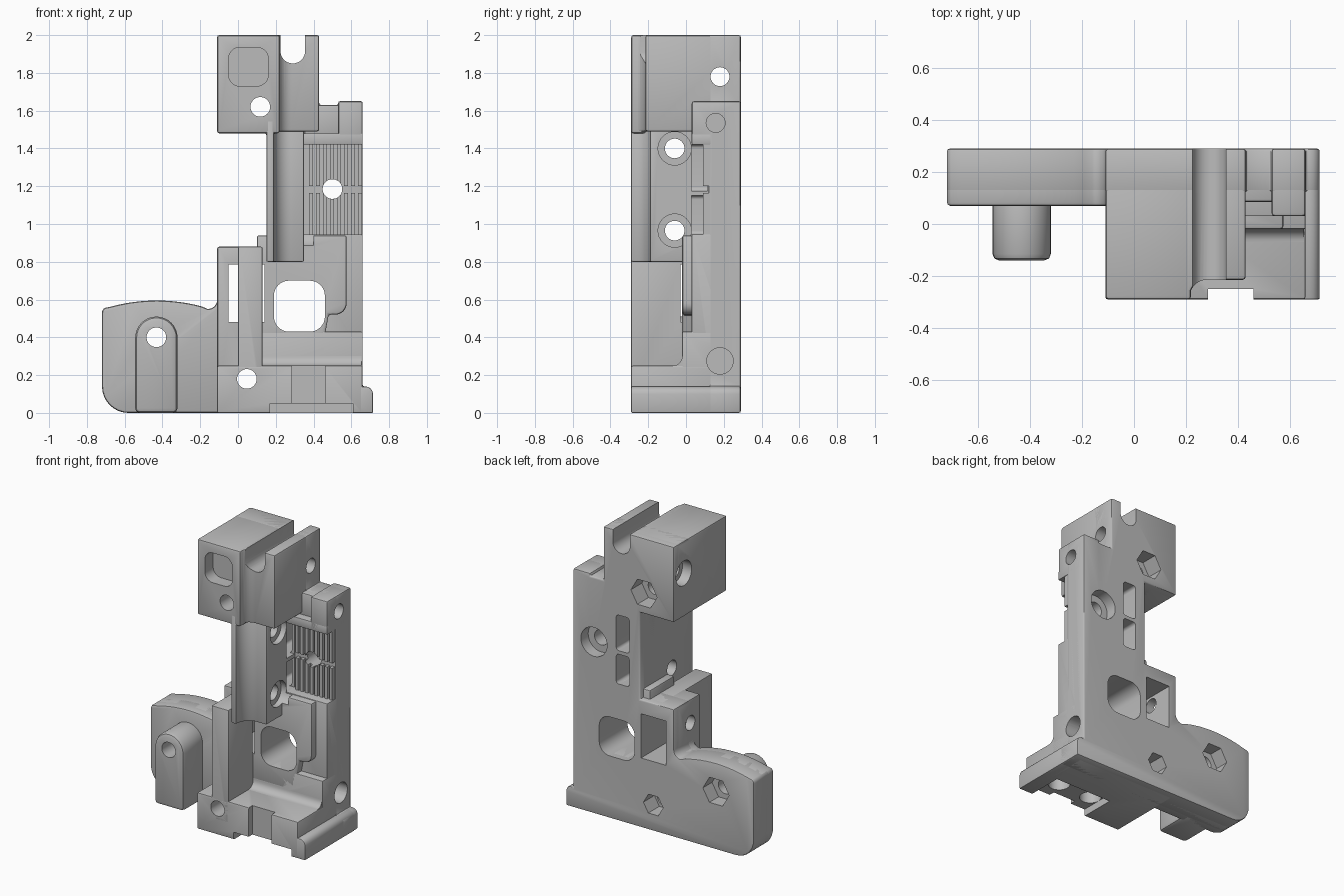
import bpy, bmesh
from math import cos, sin, pi, radians
from mathutils import Vector

cube = bpy.data.objects.get("Cube")
if cube:
    bpy.data.objects.remove(cube, do_unlink=True)

grey = bpy.data.materials.new("plain grey")
grey.use_nodes = True
GREY = (0.5, 0.5, 0.5, 1)
grey.diffuse_color = GREY
grey.node_tree.nodes["Principled BSDF"].inputs["Base Color"].default_value = GREY

BACK, FRONT = 0.29, -0.29
parts, cutters = [], []


def arc(cu, cv, r, start, end, n=8):
    steps = [radians(start + (end - start) * i / n) for i in range(n + 1)]
    return [(cu + r * cos(a), cv + r * sin(a)) for a in steps]


def rect(u0, u1, v0, v1, r=0):
    if not r:
        return [(u0, v0), (u1, v0), (u1, v1), (u0, v1)]
    return (arc(u1 - r, v0 + r, r, -90, 0) + arc(u1 - r, v1 - r, r, 0, 90)
            + arc(u0 + r, v1 - r, r, 90, 180) + arc(u0 + r, v0 + r, r, 180, 270))


def circle(u, v, r, n=32):
    return [(u + r * cos(2 * pi * i / n), v + r * sin(2 * pi * i / n)) for i in range(n)]


def prism(name, outline, axis, lo, hi):
    """Extrude a 2D outline along an axis."""
    place = {"X": lambda u, v, d: (d, u, v), "Y": lambda u, v, d: (u, d, v),
             "Z": lambda u, v, d: (u, v, d)}[axis]
    bm = bmesh.new()
    rings = [[bm.verts.new(place(u, v, d)) for u, v in outline] for d in (lo, hi)]
    bm.faces.new(rings[0])
    bm.faces.new(rings[1])
    n = len(outline)
    for i in range(n):
        j = (i + 1) % n
        bm.faces.new((rings[0][i], rings[0][j], rings[1][j], rings[1][i]))
    bmesh.ops.recalc_face_normals(bm, faces=bm.faces)
    mesh = bpy.data.meshes.new(name)
    bm.to_mesh(mesh)
    bm.free()
    mesh.materials.append(grey)
    obj = bpy.data.objects.new(name, mesh)
    bpy.context.scene.collection.objects.link(obj)
    return obj


def part(name, outline, axis, lo, hi, bevel=0.012):
    obj = prism(name, outline, axis, lo, hi)
    if bevel:
        mod = obj.modifiers.new("edge", "BEVEL")
        mod.width, mod.segments, mod.limit_method = bevel, 2, "ANGLE"
        mod.angle_limit = radians(40)
    parts.append(obj)


def cut(outline, axis, lo, hi):
    obj = prism("cutter", outline, axis, lo, hi)
    obj.hide_render = True
    cutters.append(obj)


# Rear spine following the whole silhouette, and the thicker side wing
wing = (arc(-0.16, 0.6, 0.05, 0, -90, 6) + arc(-0.43, -0.32, 0.915, 75, 105, 12)
        + arc(-0.69, 0.53, 0.03, 120, 180, 4) + arc(-0.58, 0.14, 0.14, 180, 270))
spine = ([(0.715, 0)] + arc(0.675, 0.1, 0.04, 0, 90, 4)
         + [(0.66, 0.14), (0.66, 1.65), (0.53, 1.65), (0.53, 1.63), (0.43, 1.63),
            (0.43, 2), (-0.11, 2), (-0.11, 1.48), (0.15, 1.48), (0.15, 0.88), (-0.11, 0.88)])
part("rear_spine", spine + wing, "Y", 0.12, BACK)
part("side_wing", [(-0.05, 0), (-0.05, 0.6)] + wing, "Y", 0.07, 0.2, 0.02)
part("wing_boss", [(-0.32, 0)] + arc(-0.432, 0.398, 0.112, 0, 180, 16) + [(-0.545, 0)],
     "Y", -0.14, 0.15, 0.025)

# Base, side lip and lower posts
part("base_block", rect(-0.11, 0.66, 0, 0.25), "Y", FRONT, 0.25, 0.008)
part("base_lip", [(0.6, 0), (0.715, 0)] + arc(0.675, 0.1, 0.04, 0, 90, 4) + [(0.6, 0.14)],
     "Y", FRONT, 0.25, 0.006)
part("front_fin", rect(0, 0.13, 0.1, 0.88), "Y", FRONT, 0.25, 0.008)
part("slotted_post", rect(-0.11, 0.08, 0.1, 0.88), "Y", 0, 0.25)
part("lower_wall", rect(0.08, 0.66, 0.1, 0.43), "Y", -0.02, 0.25, 0.006)
part("floor_cove", [(0, 0.22), (-0.07, 0.22)] + arc(-0.07, 0.3, 0.05, 270, 360), "X", 0.1, 0.655, 0)
part("window_frame", [(0.1, 0.3), (0.44, 0.3), (0.48, 0.52)] + arc(0.515, 0.58, 0.06, -90, 0)
     + [(0.575, 0.94), (0.1, 0.94)], "Y", -0.02, 0.25)
part("right_wall", rect(0.3, 0.66, 0.3, 0.945), "Y", 0.03, 0.25, 0.006)

# Middle column with a coved front
part("column", [(0.15, 0.25), (0.15, FRONT), (0.19, FRONT)] + arc(0.28, -0.28, 0.09, 180, 90)
     + [(0.35, -0.19), (0.35, 0.25)], "Z", 0.8, 1.55, 0.008)

# Gripping ribs beside the column, in two rows
for z0, z1 in ((0.93, 1.165), (1.2, 1.44)):
    for i in range(8):
        x = 0.375 + i * 0.037
        part("grip_rib", rect(x, x + 0.022, z0, z1), "Y", 0.09, 0.15, 0)

# Upper right ear
part("ear_band", rect(0.3, 0.66, 1.42, 1.48), "Y", 0.03, 0.25, 0.006)
part("ear_block", rect(0.53, 0.66, 1.42, 1.65), "Y", 0.03, 0.25)
part("ear_step", rect(0.35, 0.56, 1.45, 1.63), "Y", 0.085, 0.25)

# Head block and its grooved shoulder
part("head_block", rect(-0.11, 0.22, 1.48, 2), "Y", FRONT, 0.25)
part("head_shoulder", [(0.18, 0.25), (0.18, -0.28)] + arc(0.28, -0.28, 0.065, 180, 90)
     + [(0.43, -0.215), (0.43, 0.25)], "Z", 1.49, 2)

# Openings through front and back
cut(arc(0.29, 1.915, 0.065, 180, 360, 16) + [(0.355, 2.1), (0.225, 2.1)], "Y", -0.4, 0.4)
cut(rect(0.19, 0.46, 0.43, 0.7, 0.08), "Y", -0.4, 0.4)
cut(rect(-0.05, 0.14, 0.48, 0.785), "Y", -0.03, 0.4)
cut(rect(-0.05, 0.16, 1.73, 1.935, 0.06), "Y", -0.4, -0.2)
for x, z, r, sides, depth in ((-0.432, 0.4, 0.1, 6, 0.1), (0.047, 0.18, 0.075, 6, 0.12),
                              (0.118, 1.62, 0.1, 6, 0.12), (0.5, 1.185, 0.1, 32, 0.08)):
    cut(circle(x, z, 0.052), "Y", -0.4, 0.4)
    cut(circle(x, z, r, sides), "Y", BACK - depth, 0.4)

# Nut slots in the column
for z0, z1 in ((0.945, 1.15), (1.175, 1.42)):
    cut(rect(0.23, 0.33, z0, z1, 0.02), "Y", 0.03, 0.4)
    cut(rect(0.03, 0.115, z0, z1), "X", 0.28, 0.358)

# Sideways holes
for z in (0.965, 1.4):
    cut(circle(-0.06, z, 0.052), "X", 0, 0.6)
    cut(circle(-0.06, z, 0.088), "X", 0.31, 0.4)
cut(circle(0.18, 1.78, 0.05), "X", -0.3, 0.6)
cut(circle(0.18, 1.78, 0.085), "X", -0.3, -0.04)
cut(circle(0.11, 0.72, 0.05), "X", -0.3, 0)
cut(circle(0.18, 0.275, 0.07), "X", 0.42, 0.8)
cut(circle(0.157, 1.535, 0.05), "X", 0.46, 0.8)

# Underside channel, its blind holes and the front notch
cut(rect(0.17, 0.61, -0.1, 0.05), "Y", -0.4, -0.04)
cut(rect(0.285, 0.46, 0.04, 0.4), "Y", -0.4, -0.25)
for x in (0.24, 0.5):
    cut(circle(x, -0.15, 0.07), "Z", -0.1, 0.14)


def bounds(obj):
    cs = [Vector(c) for c in obj.bound_box]
    return [(min(c[i] for c in cs), max(c[i] for c in cs)) for i in range(3)]


# Cut every part with the cutters that touch it, then bake and shade
bpy.context.view_layer.update()
for obj in parts:
    box = bounds(obj)
    for c in cutters:
        if all(a[0] < b[1] and b[0] < a[1] for a, b in zip(box, bounds(c))):
            mod = obj.modifiers.new("cut", "BOOLEAN")
            mod.operation, mod.solver, mod.object = "DIFFERENCE", "EXACT", c
graph = bpy.context.evaluated_depsgraph_get()
graph.update()
for obj in parts:
    baked = bpy.data.meshes.new_from_object(obj.evaluated_get(graph))
    obj.modifiers.clear()
    obj.data = baked
for c in cutters:
    bpy.data.objects.remove(c, do_unlink=True)
bpy.ops.object.select_all(action="DESELECT")
for obj in parts:
    obj.select_set(True)
bpy.context.view_layer.objects.active = parts[0]
bpy.ops.object.shade_smooth_by_angle(angle=radians(35))
